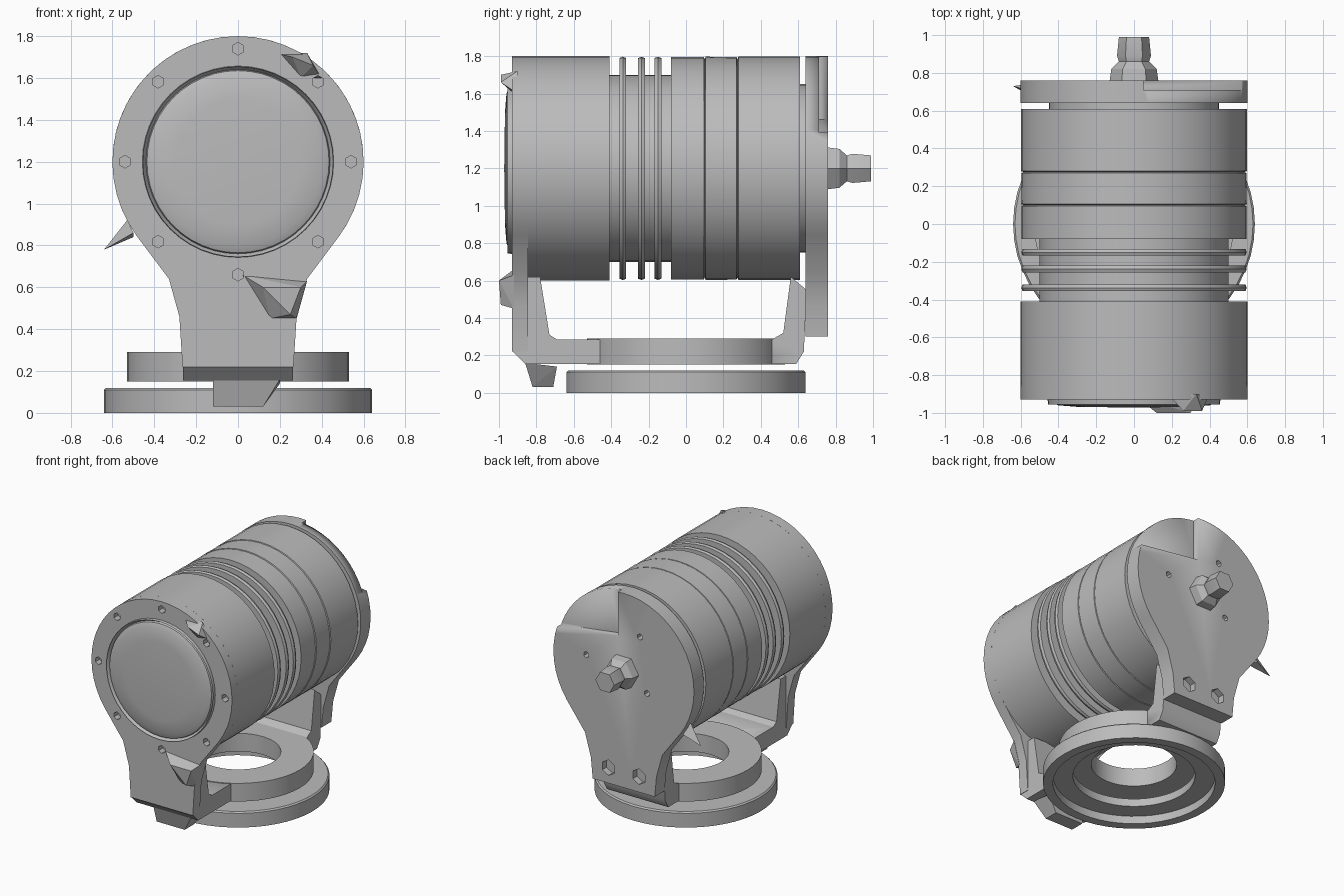
import bpy, bmesh, math
from mathutils import Matrix, Vector

if "Cube" in bpy.data.objects:
    bpy.data.objects.remove(bpy.data.objects["Cube"])

grey = bpy.data.materials.new("plain grey")
grey.use_nodes = True
grey.diffuse_color = (0.5, 0.5, 0.5, 1)
grey.node_tree.nodes["Principled BSDF"].inputs["Base Color"].default_value = (0.5, 0.5, 0.5, 1)

AXIS_Z = 1.2                                   # height of the housing axis
TO_Y = Matrix.Translation((0, 0, AXIS_Z)) @ Matrix.Rotation(-math.pi / 2, 4, 'X')


def finish(name, bm, smooth=True):
    bmesh.ops.remove_doubles(bm, verts=bm.verts, dist=1e-5)
    bmesh.ops.recalc_face_normals(bm, faces=bm.faces)
    mesh = bpy.data.meshes.new(name)
    bm.to_mesh(mesh)
    bm.free()
    mesh.materials.append(grey)
    obj = bpy.data.objects.new(name, mesh)
    bpy.context.collection.objects.link(obj)
    bpy.ops.object.select_all(action='DESELECT')
    obj.select_set(True)
    bpy.context.view_layer.objects.active = obj
    if smooth:
        bpy.ops.object.shade_smooth_by_angle(angle=math.radians(30))
    return obj


def lathe(name, profile, matrix=Matrix(), closed=False, steps=48):
    """Turn (radius, height) points round the local z axis."""
    bm = bmesh.new()
    verts = [bm.verts.new((r, 0, h)) for r, h in profile]
    edges = [bm.edges.new(p) for p in zip(verts, verts[1:])]
    if closed:
        edges.append(bm.edges.new((verts[-1], verts[0])))
    bmesh.ops.spin(bm, geom=verts + edges, axis=(0, 0, 1), cent=(0, 0, 0),
                   angle=math.tau, steps=steps, use_merge=True)
    bm.transform(matrix)
    return finish(name, bm)


def prism(name, points, offset):
    """Extrude a flat outline by an offset."""
    bm = bmesh.new()
    face = bm.faces.new([bm.verts.new(p) for p in points])
    out = bmesh.ops.extrude_face_region(bm, geom=[face], use_keep_orig=True)
    bmesh.ops.translate(bm, vec=offset,
                        verts=[v for v in out["geom"] if isinstance(v, bmesh.types.BMVert)])
    return finish(name, bm)


def hull(name, points):
    bm = bmesh.new()
    for p in points:
        bm.verts.new(p)
    bmesh.ops.convex_hull(bm, input=bm.verts)
    return finish(name, bm, False)


def plate_outline(y, bottom):
    """Round top that narrows to a neck."""
    arc = [math.radians(-36 + 252 * i / 36) for i in range(37)]
    pts = [(0.6 * math.cos(a), y, AXIS_Z + 0.6 * math.sin(a)) for a in arc]
    neck = [(0.33, 0.64), (0.28, 0.46), (0.265, bottom)]
    left = [(-x, y, z) for x, z in neck]
    right = [(x, y, z) for x, z in reversed(neck)]
    return pts + left + right


def cut(obj, cutter):
    mod = obj.modifiers.new("cut", 'BOOLEAN')
    mod.operation, mod.solver, mod.object = 'DIFFERENCE', 'EXACT', cutter
    bpy.ops.object.select_all(action='DESELECT')
    bpy.context.view_layer.objects.active = obj
    obj.select_set(True)
    bpy.ops.object.modifier_apply(modifier=mod.name)
    bpy.data.objects.remove(cutter)


def hex_cutter(spots, y, r=0.05, depth=0.05):
    """Tapered hexagonal pits along y."""
    bm = bmesh.new()
    for x, z in spots:
        m = Matrix.Translation((x, y, z)) @ Matrix.Rotation(math.pi / 2, 4, 'X')
        bmesh.ops.create_cone(bm, cap_ends=True, segments=6, radius1=r * 0.6,
                              radius2=r * 0.6, depth=2 * depth, matrix=m)
    return finish("pit_cutter", bm, False)


# Housing: front drum, finned waist, rear drum with fine grooves
profile = [(0, -0.86), (0.6, -0.86), (0.6, -0.41), (0.5, -0.41)]
for y in (-0.338, -0.238, -0.15):
    profile += [(0.5, y - 0.018), (0.59, y - 0.018), (0.597, y), (0.59, y + 0.018), (0.5, y + 0.018)]
profile += [(0.5, -0.08), (0.595, -0.08)]
for y in (0.1, 0.275):
    profile += [(0.595, y - 0.005), (0.583, y), (0.597, y + 0.005)]
profile += [(0.597, 0.61), (0.45, 0.61), (0.45, 0.66), (0, 0.66)]
lathe("housing", profile, TO_Y)

# Front plate with bolt pits around the rim
front = prism("front_plate", plate_outline(-0.93, 0.22), (0, 0.085, 0))
rim = [(0.54 * math.sin(math.radians(a)), AXIS_Z + 0.54 * math.cos(math.radians(a)))
       for a in range(0, 360, 45)]
cut(front, hex_cutter(rim, -0.93))

# Lens cap
lathe("lens_cap", [(0, -0.972), (0.3, -0.968), (0.4, -0.96), (0.435, -0.945),
                   (0.44, -0.93), (0.455, -0.955), (0.46, -0.9), (0, -0.9)], TO_Y)

# Rear plate, with a shallow step in its upper left quarter
rear = prism("rear_plate", plate_outline(0.64, 0.3), (0, 0.12, 0))
step = [(0.05, 0.71, 1.46), (0.05, 0.71, 1.9), (0.8, 0.71, 1.9), (0.8, 0.71, 1.36)]
cut(rear, prism("step_cutter", step, (0, 0.2, 0)))
cut(rear, hex_cutter([(-0.13, 0.42), (0.13, 0.42)], 0.76, 0.1))
cut(rear, hex_cutter([(-0.2, 1.08), (0.32, 1.24), (-0.14, 1.5)], 0.76, 0.04))

# Cable fitting at the back
lathe("cable_fitting", [(0, 0.75), (0.13, 0.75), (0.12, 0.82), (0.08, 0.86),
                        (0.09, 0.89), (0.08, 0.99), (0, 0.99)], TO_Y, steps=6)

# U-shaped bracket, opened in the middle
side = [(-0.86, 0.155), (-0.925, 0.22), (-0.925, 0.5), (-0.85, 0.62), (-0.78, 0.62),
        (-0.73, 0.31), (-0.69, 0.285), (0.46, 0.285), (0.52, 0.32), (0.56, 0.62),
        (0.645, 0.55), (0.63, 0.22), (0.59, 0.155)]
strap = prism("bracket_strap", [(-0.262, y, z) for y, z in side], (0.524, 0, 0))
cut(strap, lathe("hole_cutter", [(0, 0), (0.32, 0), (0.32, 0.5), (0, 0.5)]))
lathe("bracket_ring", [(0.3, 0.15), (0.53, 0.15), (0.53, 0.29), (0.3, 0.29)], closed=True)

# Base ring with a stepped underside
lathe("base_ring", [(0.57, 0), (0.64, 0), (0.64, 0.11), (0.63, 0.12), (0.43, 0.12),
                    (0.43, 0.06), (0.57, 0.06)], closed=True)

# Front foot under the bracket
hull("front_foot", [(x, y, z) for x, y, z in (
    (-0.12, -0.82, 0.03), (0.12, -0.82, 0.03), (-0.12, -0.71, 0.03), (0.12, -0.71, 0.03),
    (-0.12, -0.86, 0.16), (0.2, -0.86, 0.16), (-0.12, -0.69, 0.14), (0.2, -0.69, 0.14))])

# Angular clamp lugs on the front plate
hull("lower_lug", [(0.02, -0.92, 0.66), (0.33, -0.92, 0.63), (0.28, -0.92, 0.45),
                   (0.15, -0.92, 0.45), (0.3, -1.0, 0.6), (0.12, -1.0, 0.6), (0.25, -0.99, 0.47)])
hull("upper_lug", [(0.18, -0.9, 1.72), (0.33, -0.9, 1.72), (0.4, -0.9, 1.6),
                   (0.36, -0.99, 1.66), (0.26, -0.99, 1.7), (0.3, -0.92, 1.6)])

# Pointed tab on the rear plate
hull("rear_tab", [(-0.64, 0.73, 0.78), (-0.5, 0.65, 0.86), (-0.5, 0.75, 0.84), (-0.53, 0.7, 0.92)])
